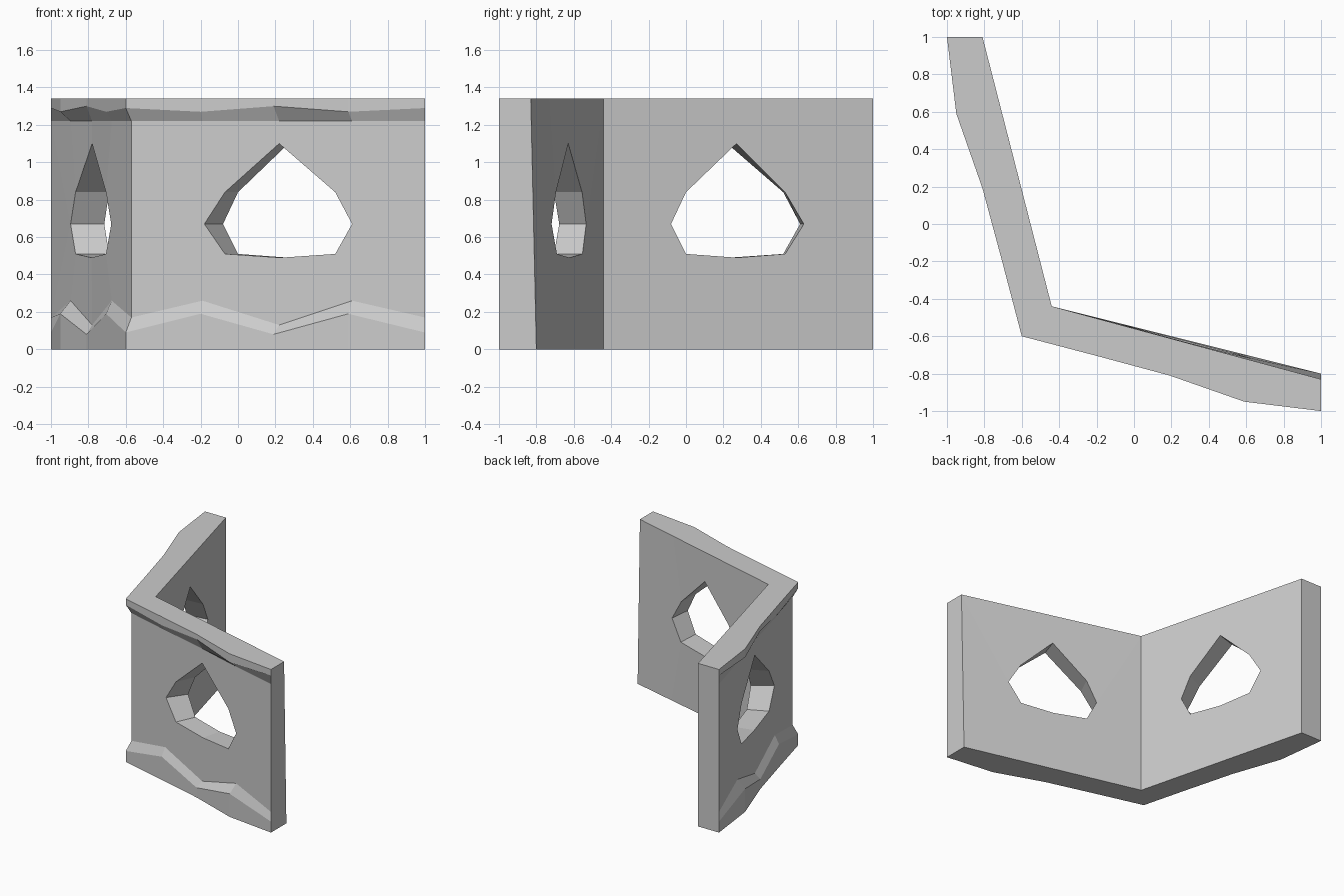
import bpy, bmesh

if "Cube" in bpy.data.objects:
    bpy.data.objects.remove(bpy.data.objects["Cube"])

# Each arm is described by t (along the arm) and d (across it); the second arm swaps x and y.
wall_t = [-0.57, -0.19, 0.22, 0.61, 1.0]      # recessed wall face
wall_d = [-0.57, -0.675, -0.78, -0.895, -1.0]
foot_t = [-0.6, -0.2, 0.19, 0.59, 1.0]        # projecting skirt and top trim
foot_d = [-0.6, -0.705, -0.81, -0.95, -1.0]
skirt_lo = [0.09, 0.19, 0.08, 0.19, 0.09]
skirt_up = [0.17, 0.26, 0.13, 0.26, 0.17]
trim_up = [1.29, 1.27, 1.30, 1.27, 1.29]
inner_t = [-0.44, -0.1, 0.27, 0.63, 1.0]
H, TRIM = 1.34, 1.22
win_out = [-0.18, -0.07, 0.23, 0.52, 0.61, 0.52, 0.22, -0.07]
win_in = [-0.08, 0.0, 0.27, 0.53, 0.63, 0.53, 0.27, 0.0]
win_z = [0.67, 0.51, 0.49, 0.51, 0.67, 0.84, 1.10, 0.84]


def wall_depth(t):
    for i in range(4):
        if t <= wall_t[i + 1]:
            f = (t - wall_t[i]) / (wall_t[i + 1] - wall_t[i])
            return wall_d[i] + f * (wall_d[i + 1] - wall_d[i])
    return wall_d[-1]


def panel(bm, low, high, win):
    """Wall panel with a window hole between a low and a high row of points."""
    left, lb, b, rb, right, rt, t, lt = win
    for f in [(low[0], low[1], lb, left), (low[1], low[2], b, lb),
              (low[2], low[3], rb, b), (low[3], low[4], right, rb),
              (low[4], high[4], right), (high[4], high[3], rt, right),
              (high[3], high[2], t, rt), (high[2], high[1], lt, t),
              (high[1], high[0], left, lt), (high[0], low[0], left)]:
        bm.faces.new(f)


def arm(bm, swap, end_low, end_high):
    def v(t, d, z):
        return bm.verts.new((d, t, z) if swap else (t, d, z))

    def row(ts, ds, zs):
        return [v(*p) for p in zip(ts, ds, zs)]

    def strip(a, b):
        for i in range(4):
            bm.faces.new((a[i], a[i + 1], b[i + 1], b[i]))

    def inner_depth(t, z):
        end = end_low + (end_high - end_low) * z / H
        return -0.44 + (end + 0.44) * (t + 0.44) / 1.44

    # outer face: skirt, recessed wall, top trim
    rows = [row(foot_t, foot_d, [0] * 5), row(foot_t, foot_d, skirt_lo),
            row(wall_t, wall_d, skirt_up), row(wall_t, wall_d, [TRIM] * 5),
            row(foot_t, foot_d, trim_up), row(foot_t, foot_d, [H] * 5)]
    for i in (0, 1, 3, 4):
        strip(rows[i], rows[i + 1])
    hole_out = [v(t, wall_depth(t), z) for t, z in zip(win_out, win_z)]
    panel(bm, rows[2], rows[3], hole_out)
    # inner face
    low = [v(t, inner_depth(t, 0), 0) for t in inner_t]
    high = [v(t, inner_depth(t, H), H) for t in inner_t]
    hole_in = [v(t, inner_depth(t, z), z) for t, z in zip(win_in, win_z)]
    panel(bm, low, high, hole_in)
    # window reveal, top, underside and end cap
    for i in range(8):
        j = (i + 1) % 8
        bm.faces.new((hole_out[i], hole_out[j], hole_in[j], hole_in[i]))
    strip(rows[0], low)
    strip(rows[5], high)
    bm.faces.new([r[4] for r in rows] + [high[4], low[4]])


bm = bmesh.new()
arm(bm, False, -0.80, -0.83)
arm(bm, True, -0.81, -0.81)
bmesh.ops.remove_doubles(bm, verts=bm.verts, dist=0.0005)
bmesh.ops.recalc_face_normals(bm, faces=bm.faces)
me = bpy.data.meshes.new("corner_wall")
bm.to_mesh(me)
bm.free()
bpy.context.collection.objects.link(bpy.data.objects.new("corner_wall", me))
